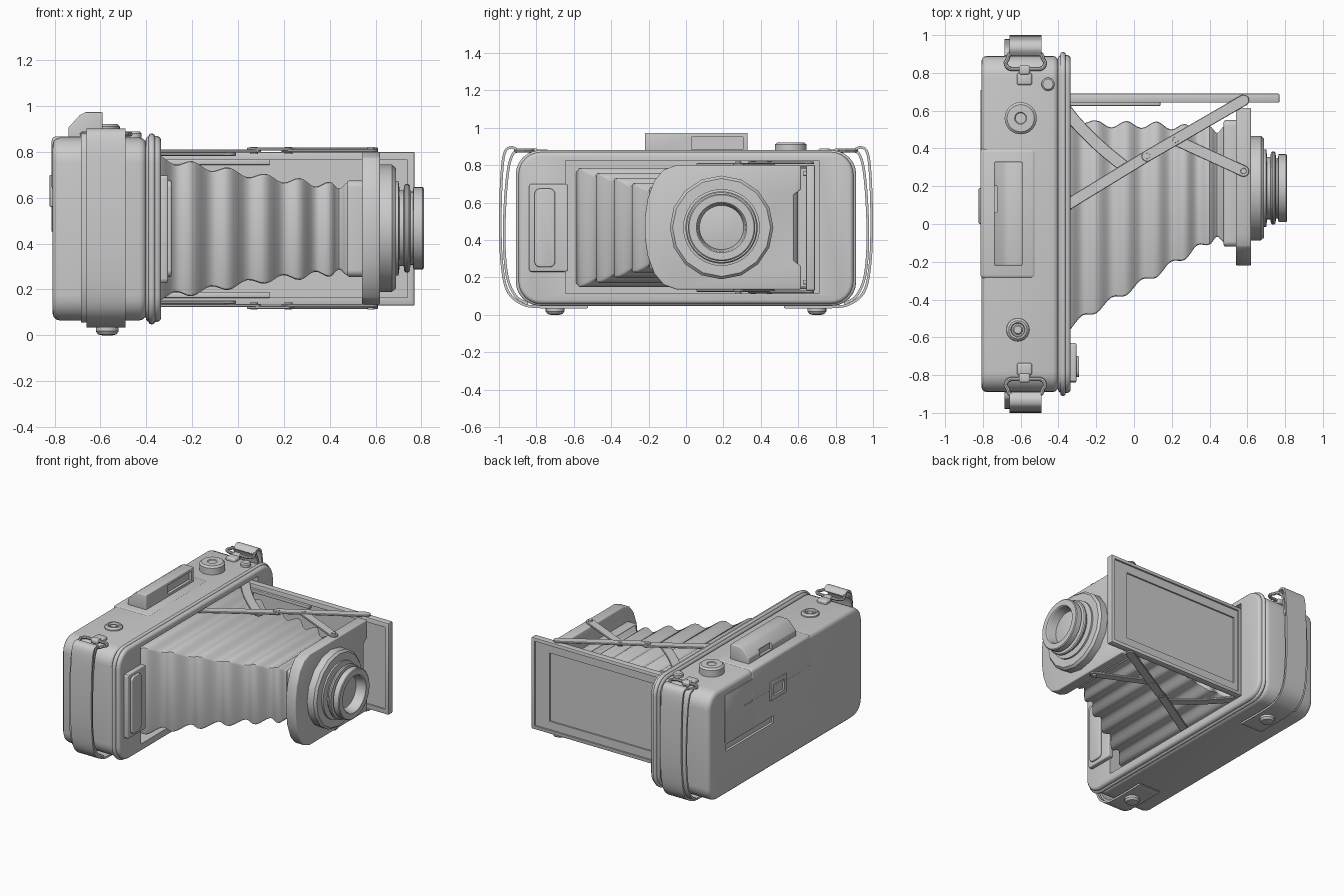
import bpy, bmesh, math
from mathutils import Vector

if "Cube" in bpy.data.objects:
    bpy.data.objects.remove(bpy.data.objects["Cube"])

cutters = []

# ---------- helpers ----------
def finish(name, bm):
    bmesh.ops.recalc_face_normals(bm, faces=bm.faces)
    me = bpy.data.meshes.new(name)
    bm.to_mesh(me)
    bm.free()
    ob = bpy.data.objects.new(name, me)
    bpy.context.collection.objects.link(ob)
    return ob

def place(axis, p, h):
    a, b = p
    return {'X': (h, a, b), 'Y': (a, h, b), 'Z': (a, b, h)}[axis]

def prism(name, pts, axis, h0, h1, bevel=0.0, seg=3):
    bm = bmesh.new()
    lo = [bm.verts.new(place(axis, p, h0)) for p in pts]
    hi = [bm.verts.new(place(axis, p, h1)) for p in pts]
    bm.faces.new(lo)
    bm.faces.new(hi)
    n = len(pts)
    for i in range(n):
        j = (i + 1) % n
        bm.faces.new((lo[i], lo[j], hi[j], hi[i]))
    ob = finish(name, bm)
    if bevel:
        m = ob.modifiers.new("bevel", 'BEVEL')
        m.width, m.segments, m.limit_method = bevel, seg, 'ANGLE'
    return ob

def rrect(a0, a1, b0, b1, r, n=6):
    out = []
    for ca, cb, t0 in ((a1 - r, b1 - r, 0), (a0 + r, b1 - r, 90), (a0 + r, b0 + r, 180), (a1 - r, b0 + r, 270)):
        for i in range(n + 1):
            t = math.radians(t0 + 90 * i / n)
            out.append((ca + r * math.cos(t), cb + r * math.sin(t)))
    return out

def box(name, x, y, z, bevel=0.0, seg=2):
    return prism(name, [(x[0], y[0]), (x[1], y[0]), (x[1], y[1]), (x[0], y[1])], 'Z', z[0], z[1], bevel, seg)

def cut(target, c):
    c.hide_render = True
    cutters.append(c)
    m = target.modifiers.new("cut", 'BOOLEAN')
    m.operation, m.object = 'DIFFERENCE', c

def lathe(name, prof, axis, c, segs=32):
    """prof: (height, radius) list along the axis, closed with end caps"""
    bm = bmesh.new()
    rings = []
    for h, r in prof:
        rings.append([bm.verts.new(place(axis, (c[0] + r * math.cos(2 * math.pi * i / segs),
                                                c[1] + r * math.sin(2 * math.pi * i / segs)), h)) for i in range(segs)])
    for p, q in zip(rings, rings[1:]):
        for i in range(segs):
            j = (i + 1) % segs
            bm.faces.new((p[i], p[j], q[j], q[i]))
    bm.faces.new(rings[0])
    bm.faces.new(rings[-1])
    return finish(name, bm)

def smooth_path(pts, n=6):
    p = [Vector(v) for v in [pts[0]] + pts + [pts[-1]]]
    out = []
    for i in range(1, len(p) - 2):
        a, b, c, d = p[i - 1:i + 3]
        for k in range(n):
            t = k / n
            out.append(0.5 * (2 * b + (c - a) * t + (2 * a - 5 * b + 4 * c - d) * t * t + (3 * b - a - 3 * c + d) * t ** 3))
    return out + [p[-1]]

def thick_path(pts, w, cap=8):
    """outline of a path of given width with round ends"""
    p = [Vector(v) for v in pts]
    left, right = [], []
    for i, v in enumerate(p):
        d = (p[min(i + 1, len(p) - 1)] - p[max(i - 1, 0)]).normalized()
        o = Vector((-d.y, d.x)) * w / 2
        left.append(v + o)
        right.append(v - o)
    def arc(c, start):
        a = math.atan2((start - c).y, (start - c).x)
        return [c + Vector((math.cos(a - math.pi * k / cap), math.sin(a - math.pi * k / cap))) * w / 2 for k in range(1, cap)]
    return left + arc(p[-1], left[-1]) + right[::-1] + arc(p[0], right[0])

# ---------- camera body ----------
body = prism("body", rrect(-0.89, 0.89, 0.065, 0.862, 0.11), 'X', -0.808, -0.40, 0.03)
cut(body, box("slot_cutter", (-0.9, -0.79), (0.14, 0.69), (0.385, 0.435)))
front_frame = prism("front_frame", rrect(-0.895, 0.895, 0.058, 0.87, 0.12), 'X', -0.403, -0.335, 0.02)
bead = prism("front_bead", rrect(-0.91, 0.91, 0.048, 0.88, 0.13), 'X', -0.39, -0.362, 0.012)
for ob in (body, front_frame, bead):
    cut(ob, box("opening_cutter", (-0.44, -0.2), (-0.645, 0.71), (0.115, 0.825)))

# back details
panel = box("back_panel", (-0.813, -0.79), (0.37, 0.71), (0.45, 0.80), 0.004)
cut(panel, box("panel_slot_cutter", (-0.9, -0.803), (0.39, 0.49), (0.64, 0.71)))
back_window = box("back_window", (-0.822, -0.79), (0.0, 0.19), (0.56, 0.70), 0.006)
cut(back_window, box("back_window_cutter", (-0.9, -0.80), (0.035, 0.155), (0.59, 0.67)))

# viewfinder cover and housing
box("viewfinder_cover", (-0.813, -0.52), (-0.29, 0.40), (0.63, 0.867), 0.02, 3)
finder = prism("viewfinder", [(-0.74, 0.85), (-0.74, 0.905), (-0.69, 0.96), (-0.665, 0.973), (-0.59, 0.973), (-0.59, 0.85)],
               'Y', -0.22, 0.33, 0.006)
cut(finder, box("finder_cutter", (-0.61, -0.5), (0.03, 0.305), (0.885, 0.95)))
cut(finder, box("eyepiece_cutter", (-0.9, -0.72), (0.06, 0.2), (0.875, 0.92)))

# top controls
lathe("shutter_knob", [(0.85, 0.085), (0.91, 0.085), (0.922, 0.072), (0.922, 0.032), (0.917, 0.028)], 'Z', (-0.60, 0.56))
lathe("small_button", [(0.85, 0.035), (0.88, 0.035), (0.888, 0.027)], 'Z', (-0.455, 0.74), 20)
lathe("socket_ring", [(0.85, 0.063), (0.87, 0.06), (0.882, 0.048), (0.882, 0.038), (0.868, 0.034), (0.868, 0.026),
                      (0.875, 0.02)], 'Z', (-0.615, -0.56))

# front latch
prism("latch_plate", rrect(-0.84, -0.63, 0.23, 0.70, 0.015, 3), 'X', -0.345, -0.305, 0.012)
prism("latch_slider", rrect(-0.81, -0.70, 0.255, 0.675, 0.03), 'X', -0.31, -0.290, 0.006)

# ---------- door ----------
door = box("door", (-0.37, 0.77), (0.642, 0.69), (0.13, 0.80), 0.006)
cut(door, box("door_outer_lip_cutter", (-0.33, 0.745), (0.678, 0.8), (0.155, 0.775)))
cut(door, box("door_panel_cutter", (-0.30, 0.63), (0.667, 0.8), (0.215, 0.715)))
cut(door, box("door_inner_cutter", (-0.33, 0.74), (0.5, 0.653), (0.165, 0.765)))
for z in (0.175, 0.755):
    box("door_rail", (-0.35, 0.14), (0.625, 0.66), (z - 0.012, z + 0.012), 0.004)

# ---------- bellows ----------
def lerp_table(tab, x):
    for (x0, *a), (x1, *b) in zip(tab, tab[1:]):
        if x <= x1:
            t = max(0, (x - x0) / (x1 - x0))
            return [p + (q - p) * t for p, q in zip(a, b)]
    return list(tab[-1][1:])

# x, y low, y high, z low, z high
size = [(-0.43, -0.61, 0.61, 0.145, 0.785), (-0.34, -0.545, 0.575, 0.165, 0.77), (-0.20, -0.455, 0.53, 0.185, 0.745),
        (0.12, -0.265, 0.525, 0.24, 0.69), (0.40, -0.09, 0.50, 0.27, 0.655), (0.56, -0.07, 0.50, 0.28, 0.65)]
crests = [-0.35, -0.20, -0.04, 0.12, 0.27, 0.40, 0.48, 0.56]
bm = bmesh.new()
prev, S = None, 8
for i in range(-4, (len(crests) - 1) * S + 1):
    k = min(max(i // S, 0), len(crests) - 2)
    t = i / S - k
    x = crests[k] + (crests[k + 1] - crests[k]) * t
    y0, y1, z0, z1 = lerp_table(size, x)
    a = 0.018 * math.cos(2 * math.pi * t)
    ring = [bm.verts.new((x, p, q)) for p, q in rrect(y0 - a, y1 + a, z0 - a * 0.8, z1 + a * 0.8, 0.012, 2)]
    if prev:
        n = len(ring)
        for j in range(n):
            bm.faces.new((prev[j], prev[(j + 1) % n], ring[(j + 1) % n], ring[j]))
    else:
        bm.faces.new(ring)
    prev = ring
bm.faces.new(prev)
finish("bellows", bm)
prism("bellows_end_frame", rrect(-0.12, 0.55, 0.255, 0.675, 0.03), 'X', 0.475, 0.55, 0.01)

# ---------- lens standard ----------
plate = [(0.615, 0.135), (0.615, 0.26), (0.575, 0.29), (0.575, 0.64), (0.615, 0.67), (0.615, 0.80), (-0.05, 0.80),
         (-0.12, 0.775), (-0.17, 0.715), (-0.205, 0.62), (-0.22, 0.52), (-0.22, 0.415), (-0.205, 0.315), (-0.17, 0.22),
         (-0.12, 0.16), (-0.05, 0.135)]
prism("lens_plate", plate, 'X', 0.54, 0.62, 0.008)
L = (0.19, 0.467)
lathe("shutter_disc", [(0.60, 0.277), (0.672, 0.277), (0.688, 0.262), (0.688, 0.1)], 'X', L, 16)
lathe("lens_barrel", [(0.66, 0.205), (0.70, 0.205), (0.705, 0.165), (0.722, 0.165), (0.725, 0.187), (0.732, 0.193),
                      (0.742, 0.193), (0.749, 0.187), (0.752, 0.16), (0.762, 0.16), (0.765, 0.18), (0.805, 0.18),
                      (0.81, 0.174), (0.81, 0.135), (0.805, 0.13), (0.74, 0.118), (0.745, 0.08), (0.75, 0.03)], 'X', L, 40)

# ---------- folding struts, top and bottom ----------
for side, flip in (("top", 1), ("bottom", -1)):
    def zr(a, b):
        return (0.467 + flip * (a - 0.467), 0.467 + flip * (b - 0.467))
    prism("long_strut_" + side, thick_path([(-0.38, 0.085), (0.07, 0.36)], 0.06), 'Z', *zr(0.797, 0.811), 0.003, 1)
    prism("outer_strut_" + side, thick_path([(0.07, 0.36), (0.58, 0.655)], 0.06), 'Z', *zr(0.805, 0.819), 0.003, 1)
    prism("curved_strut_" + side, thick_path(smooth_path([(-0.38, 0.63), (-0.30, 0.53), (-0.18, 0.41), (-0.04, 0.295)]), 0.065),
          'Z', *zr(0.783, 0.797), 0.003, 1)
    prism("lens_strut_" + side, thick_path([(0.22, 0.445), (0.58, 0.28)], 0.06), 'Z', *zr(0.798, 0.812), 0.003, 1)
    for x, y in ((0.07, 0.36), (0.22, 0.445), (0.58, 0.28)):
        lathe("strut_rivet_" + side, [(h, r) for h, r in zip(zr(0.79, 0.822), (0.018, 0.015))], 'Z', (x, y), 16)

# ---------- straps, lugs and buttons on both ends ----------
def strap(name, path, s, x0, x1):
    outline = thick_path([(s * p.x, p.y) for p in smooth_path(path)], 0.014, 4)
    return prism(name, outline, 'X', x0, x1)

for s in (1, -1):
    tag = "_right" if s > 0 else "_left"
    strap("outer_strap" + tag, [(0.895, 0.875), (0.93, 0.895), (0.968, 0.87), (0.985, 0.75), (0.993, 0.5), (0.985, 0.28),
                                (0.955, 0.13), (0.88, 0.06), (0.78, 0.042), (0.53, 0.042)], s, -0.66, -0.49)
    strap("inner_strap" + tag, [(0.895, 0.875), (0.925, 0.86), (0.95, 0.78), (0.967, 0.6), (0.972, 0.38),
                                (0.955, 0.2), (0.91, 0.10), (0.85, 0.062)], s, -0.685, -0.50)
    lathe("strap_button" + tag, [(0.06, 0.05), (0.018, 0.05), (0.004, 0.04), (0.0, 0.022)], 'Z', (-0.57, s * 0.70), 24)
    box("strap_lug" + tag, (-0.62, -0.54), (min(s * 0.735, s * 0.80), max(s * 0.735, s * 0.80)), (0.85, 0.885), 0.012, 3)
    box("lug_neck" + tag, (-0.61, -0.55), (min(s * 0.79, s * 0.84), max(s * 0.79, s * 0.84)), (0.855, 0.89), 0.012, 3)
    # wire loop holding the strap
    cu = bpy.data.curves.new("strap_loop" + tag, 'CURVE')
    cu.dimensions, cu.bevel_depth, cu.bevel_resolution = '3D', 0.011, 2
    pts = rrect(-0.68, -0.47, 0.82, 0.91, 0.035, 4)
    sp = cu.splines.new('POLY')
    sp.points.add(len(pts) - 1)
    sp.use_cyclic_u = True
    for q, (x, y) in zip(sp.points, pts):
        x = -0.575 + (x + 0.575) * (1 if y < 0.865 else 0.88)
        q.co = (x, s * y, 0.878, 1)
    bpy.context.collection.objects.link(bpy.data.objects.new("strap_loop" + tag, cu))

# ---------- apply modifiers, drop cutters, shade ----------
bpy.ops.object.select_all(action='DESELECT')
parts = [o for o in bpy.context.scene.objects if o not in cutters]
for o in parts:
    o.select_set(True)
bpy.context.view_layer.objects.active = parts[0]
bpy.ops.object.convert(target='MESH')
for c in cutters:
    bpy.data.objects.remove(c)
bpy.ops.object.shade_smooth_by_angle(angle=math.radians(32))
